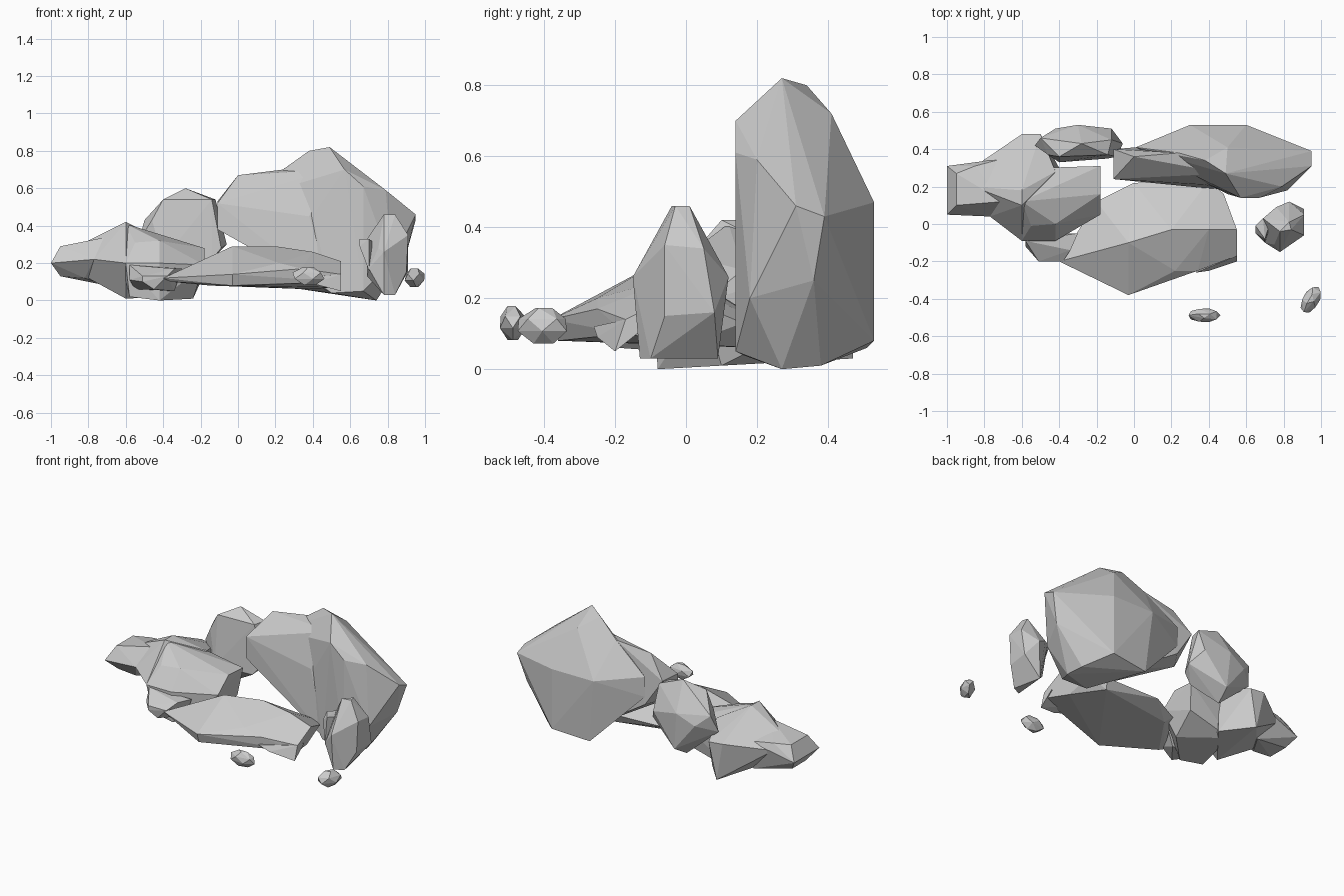
import bpy, bmesh, math


def rock(name, corners):
    """Flat-faceted boulder: the convex skin around a few corner points."""
    bm = bmesh.new()
    for c in corners:
        bm.verts.new(c)
    bmesh.ops.convex_hull(bm, input=bm.verts[:])
    bmesh.ops.delete(bm, geom=[v for v in bm.verts if not v.link_faces], context='VERTS')
    bmesh.ops.dissolve_limit(bm, angle_limit=math.radians(2), verts=bm.verts[:], edges=bm.edges[:])
    bmesh.ops.recalc_face_normals(bm, faces=bm.faces[:])
    mesh = bpy.data.meshes.new(name)
    bm.to_mesh(mesh)
    bm.free()
    obj = bpy.data.objects.new(name, mesh)
    bpy.context.collection.objects.link(obj)
    return obj


def pebble(name, centre, size, turn):
    """Small stone: staggered five-sided rings with blunt ends."""
    pts = []
    for z, r, n, shift in ((-.5, .45, 3, 0), (-.15, 1, 5, 0), (.2, .95, 5, math.pi), (.5, .4, 3, .5)):
        for i in range(n):
            a = shift + i * math.tau / n
            x, y = r * math.cos(a) * size[0] / 2, r * math.sin(a) * size[1] / 2
            pts.append((centre[0] + x * math.cos(turn) - y * math.sin(turn),
                        centre[1] + x * math.sin(turn) + y * math.cos(turn),
                        centre[2] + z * size[2]))
    return rock(name, pts)


# Tall slab at the back right: thin left sheet and thick main body
rock("tall_slab_left", [
    (-.11, .24, .38), (-.11, .24, .52), (-.11, .40, .53), (0, .36, .67), (.24, .38, .70),
    (.24, .23, .40), (.38, .21, .45), (.07, .25, .29), (.01, .41, .35), (.49, .27, .70),
    (.50, .18, .04), (.40, .40, .10)])
rock("tall_slab", [
    (.24, .38, .70), (.38, .34, .80), (.49, .27, .82), (.57, .14, .70), (.67, .14, .61),
    (.79, .20, .59), (.40, .21, .45), (.50, .16, .04), (.67, .14, .05), (.74, .27, 0),
    (.72, .38, .01), (.82, .18, .20), (.95, .31, .46), (.95, .39, .43), (.90, .36, .25),
    (.60, .53, .47), (.30, .53, .47), (.34, .51, .06), (.60, .53, .08), (.50, .41, .72),
    (.01, .41, .40), (.01, .41, .53), (.30, .26, .20)])

# Rounded upright rock at the back, left of the slab
rock("back_rock", [
    (-.53, .42, .32), (-.50, .46, .43), (-.46, .37, .43), (-.40, .36, .54), (-.28, .43, .60),
    (-.14, .37, .54), (-.12, .45, .54), (-.06, .43, .30), (-.09, .36, .28), (-.40, .33, .22),
    (-.14, .35, .22), (-.30, .53, .42), (-.42, .51, .36), (-.12, .51, .38), (-.28, .52, .18),
    (-.30, .42, .12)])

# Left group: pointed tip, peaked body and the blocky rock beside it
rock("left_tip_rock", [
    (-1, .05, .20), (-1, .31, .20), (-.95, .10, .29), (-.95, .27, .29), (-.95, .12, .13),
    (-.95, .26, .13), (-.85, .31, .29), (-.77, .04, .22), (-.70, .12, .34), (-.70, .35, .28),
    (-.82, .12, .12), (-.70, .30, .08)])
rock("left_peak_rock", [
    (-.86, .20, .29), (-.85, .31, .24), (-.60, .18, .42), (-.60, .10, .42), (-.60, .48, .28),
    (-.50, .48, .27), (-.42, .28, .33), (-.77, .04, .22), (-.60, -.09, .20), (-.60, .05, .01),
    (-.82, .15, .13), (-.55, .47, .03), (-.40, .30, .02)])
rock("left_block_rock", [
    (-.60, -.09, .20), (-.42, -.09, .20), (-.64, .06, .26), (-.60, .12, .41), (-.42, .17, .33),
    (-.42, 0, .32), (-.55, -.01, .31), (-.34, .14, .325), (-.50, .30, .33), (-.18, .16, .28),
    (-.18, .31, .27), (-.18, .05, .19), (-.42, -.08, 0), (-.58, -.06, .02), (-.24, .10, .01),
    (-.20, .28, .10), (-.50, .28, .02)])

# Low slab at the front, falling away behind its ridge, with a left stub and a right chip
rock("front_slab", [
    (-.03, -.38, .14), (-.03, -.36, .08), (.22, -.25, .20), (.22, -.25, .10), (.34, -.25, .17),
    (.55, -.17, .14), (.55, -.17, .10), (.55, -.03, .21), (.48, .16, .13), (.40, .23, .12),
    (.20, -.03, .29), (-.03, -.10, .29), (.40, -.03, .26), (0, .22, .13), (-.20, .12, .12),
    (-.18, -.09, .18), (-.40, -.20, .12), (-.36, -.20, .10), (-.15, .10, .08), (.38, .20, .06),
    (.50, 0, .07)])
rock("left_stub", [
    (-.58, -.09, .19), (-.58, -.12, .11), (-.51, -.20, .13), (-.51, -.20, .10), (-.38, -.20, .13),
    (-.34, -.14, .17), (-.45, -.19, .06), (-.30, -.05, .17), (-.34, -.05, .05), (-.55, -.05, .06)])
rock("right_chip", [
    (.33, -.26, .12), (.40, -.25, .09), (.55, -.17, .14), (.55, -.20, .05), (.50, -.17, .12),
    (.34, -.18, .13), (.55, -.10, .13)])

# Upright stone on the right with a small chip on its side
rock("right_stone", [
    (.78, -.04, .46), (.84, -.03, .46), (.83, .01, .46), (.75, -.11, .28), (.78, -.15, .26),
    (.70, -.10, .17), (.78, -.13, .03), (.84, -.10, .03), (.91, -.06, .35), (.91, .05, .34),
    (.91, .08, .16), (.90, -.06, .15), (.83, .12, .26), (.76, .09, .30), (.80, .09, .03),
    (.69, .03, .33), (.69, -.02, .13)])
rock("side_chip", [
    (.65, -.05, .29), (.65, -.01, .33), (.69, .03, .33), (.70, -.08, .33), (.70, -.10, .16),
    (.66, -.03, .27), (.74, .05, .30), (.75, .02, .18)])

# Loose pebbles in front
pebble("front_pebble", (.375, -.488, .13), (.175, .076, .095), 0)
pebble("right_pebble", (.946, -.405, .122), (.16, .09, .10), 1.05)
